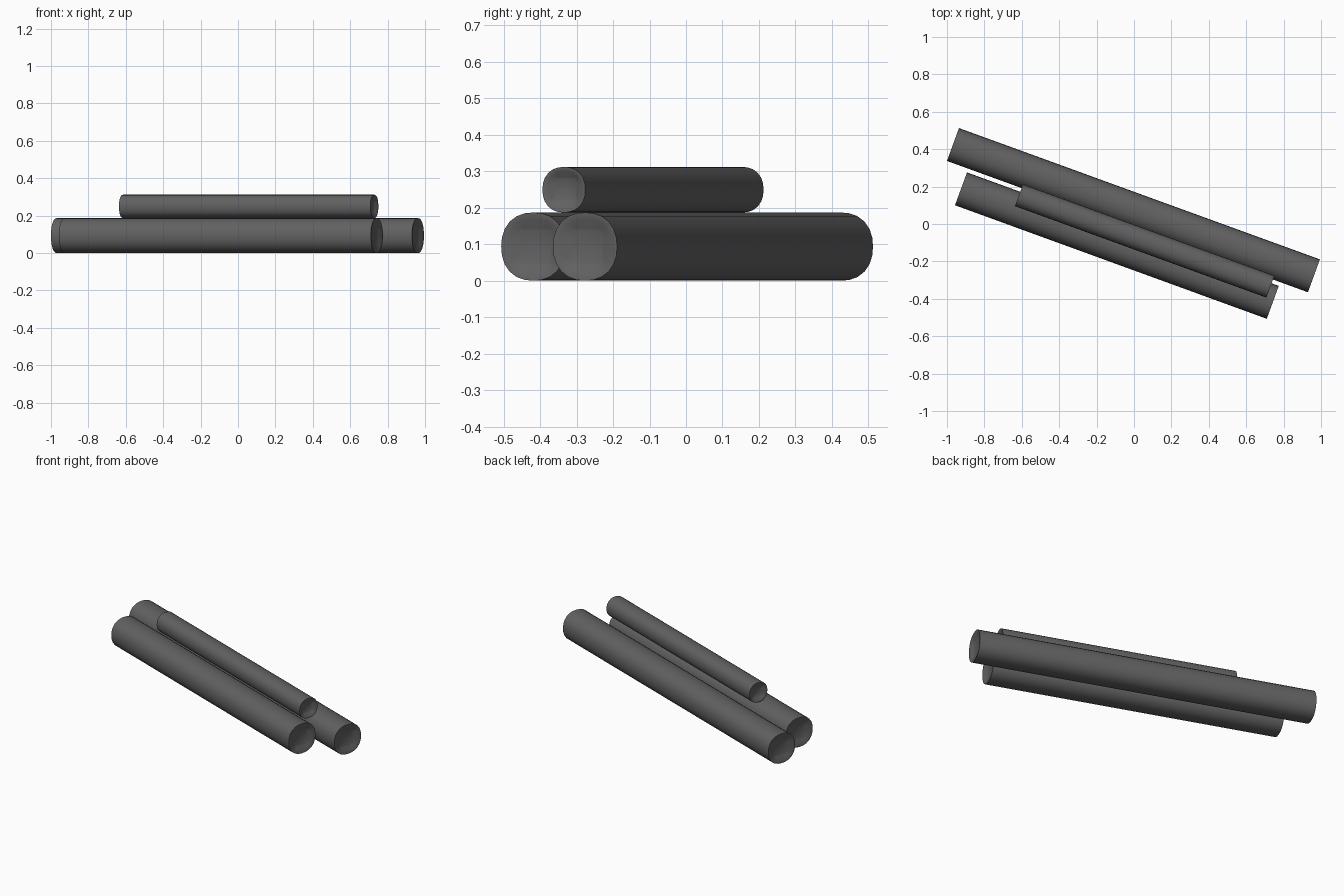
import bpy, bmesh
from math import cos, sin, pi
from mathutils import Vector

if "Cube" in bpy.data.objects:
    bpy.data.objects.remove(bpy.data.objects["Cube"])

SEG = 24

mat = bpy.data.materials.new("dark_grey")
mat.diffuse_color = (0.12, 0.12, 0.12, 1)
mat.use_nodes = True
mat.node_tree.nodes["Principled BSDF"].inputs["Base Color"].default_value = mat.diffuse_color


def section(r, power):
    """Rounded-square outline; a high power gives a true square."""
    pts = []
    for i in range(SEG):
        c, s = cos(2 * pi * i / SEG), sin(2 * pi * i / SEG)
        k = r / (abs(c) ** power + abs(s) ** power) ** (1 / power)
        pts.append((c * k, s * k))
    return pts


def rod(name, start, end, r, z):
    a, b = Vector((*start, z)), Vector((*end, z))
    axis = (b - a).normalized()
    side = Vector((-axis.y, axis.x, 0))
    length = (b - a).length
    # half of the end profile: depth, radius, squareness
    cap = [(0.014, 0.48 * r, 60), (0.012, 0.54 * r, 8),
           (0.004, 0.80 * r, 2.6), (0.0, 0.95 * r, 2.3), (0.0, r, 2.25)]
    rings = cap + [(length - d, q, p) for d, q, p in reversed(cap)]

    bm = bmesh.new()
    loops = []
    for d, q, p in rings:
        loops.append([bm.verts.new(a + axis * d + side * u + Vector((0, 0, v)))
                      for u, v in section(q, p)])
    for l0, l1 in zip(loops, loops[1:]):
        for i in range(SEG):
            j = (i + 1) % SEG
            bm.faces.new((l0[i], l0[j], l1[j], l1[i]))
    # recessed square floors
    bm.faces.new(list(reversed(loops[0])))
    bm.faces.new(loops[-1])
    bmesh.ops.recalc_face_normals(bm, faces=bm.faces)
    me = bpy.data.meshes.new(name)
    bm.to_mesh(me)
    bm.free()
    me.materials.append(mat)
    ob = bpy.data.objects.new(name, me)
    bpy.context.collection.objects.link(ob)
    bpy.ops.object.select_all(action='DESELECT')
    ob.select_set(True)
    bpy.context.view_layer.objects.active = ob
    bpy.ops.object.shade_smooth_by_angle(angle=0.7)


# two thick rods on the ground, a thin one resting on top
rod("back_log", (-0.968, 0.425), (0.962, -0.277), 0.0935, 0.0935)
rod("front_log", (-0.925, 0.188), (0.742, -0.419), 0.0935, 0.0935)
rod("top_log", (-0.615, 0.154), (0.729, -0.335), 0.0625, 0.2495)
